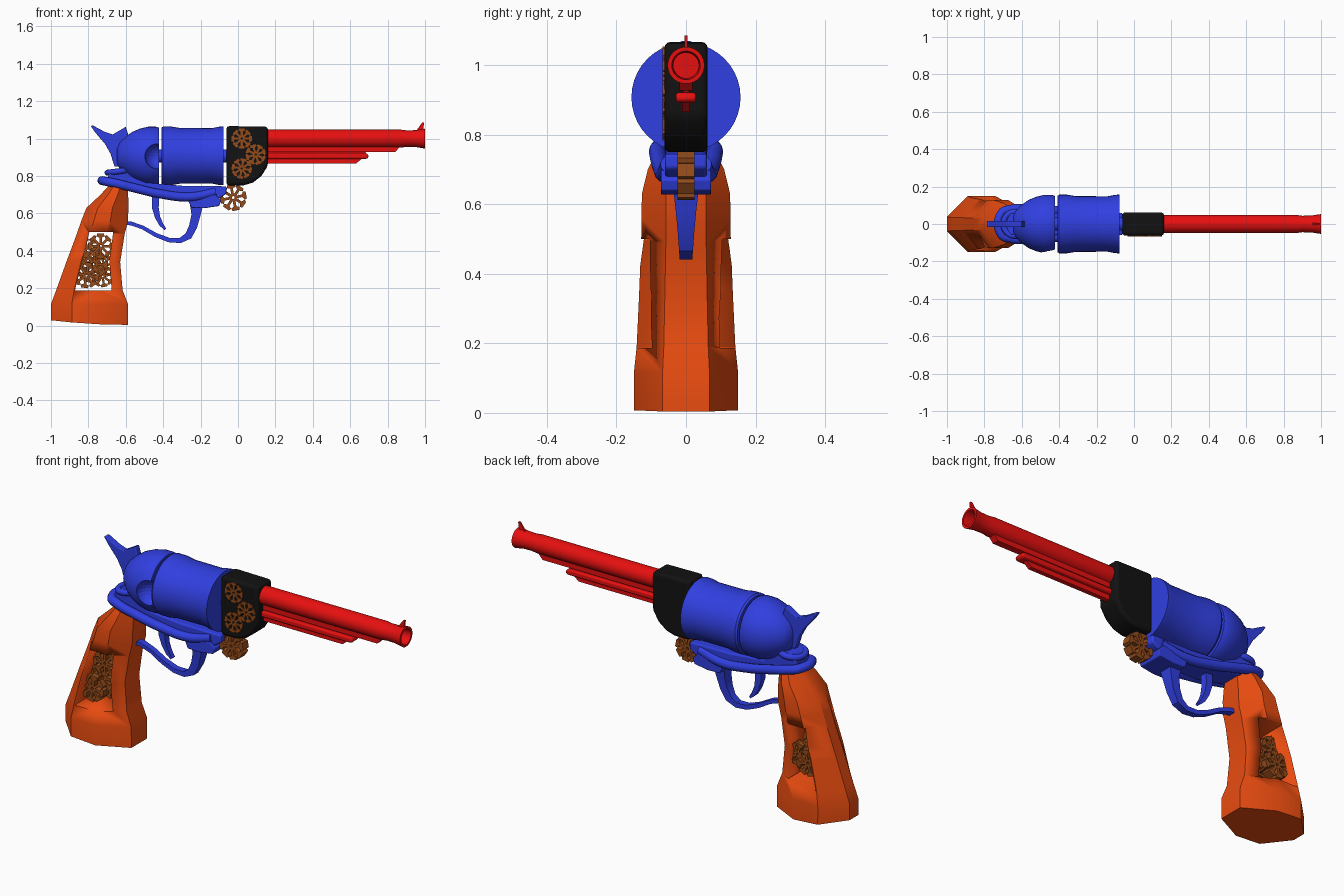
import bpy, bmesh, math
from mathutils import Vector

if "Cube" in bpy.data.objects:
    bpy.data.objects.remove(bpy.data.objects["Cube"])


def material(name, color):
    m = bpy.data.materials.new(name)
    m.diffuse_color = (*color, 1)
    m.use_nodes = True
    m.node_tree.nodes["Principled BSDF"].inputs["Base Color"].default_value = m.diffuse_color
    return m


BLUE = material("blue", (0.03, 0.05, 0.75))
RED = material("red", (0.8, 0.005, 0.005))
ORANGE = material("orange", (0.8, 0.07, 0.005))
BLACK = material("black", (0.006, 0.006, 0.006))
BROWN = material("brown", (0.3, 0.07, 0.01))


def build(name, verts, faces, mat, smooth=True):
    me = bpy.data.meshes.new(name)
    me.from_pydata(verts, [], faces)
    bm = bmesh.new()
    bm.from_mesh(me)
    bmesh.ops.recalc_face_normals(bm, faces=bm.faces)
    bm.to_mesh(me)
    bm.free()
    ob = bpy.data.objects.new(name, me)
    bpy.context.collection.objects.link(ob)
    me.materials.append(mat)
    bpy.ops.object.select_all(action='DESELECT')
    ob.select_set(True)
    bpy.context.view_layer.objects.active = ob
    if smooth:
        bpy.ops.object.shade_smooth_by_angle(angle=math.radians(32))
    return ob


def loft(name, rings, mat, smooth=True, closed=False):
    """Skin equal-length rings; cap the ends unless closed."""
    n, k = len(rings[0]), len(rings)
    verts = [p for r in rings for p in r]
    faces = [(i * n + j, i * n + (j + 1) % n, (i + 1) % k * n + (j + 1) % n, (i + 1) % k * n + j)
             for i in range(k if closed else k - 1) for j in range(n)]
    if not closed:
        faces += [tuple(range(n)), tuple(range((k - 1) * n, k * n))]
    return build(name, verts, faces, mat, smooth)


def lathe(name, profile, z, mat, n=40):
    """Turn (x, radius) pairs around a line along x at height z."""
    return loft(name, [[(x, r * math.cos(2 * math.pi * j / n), z + r * math.sin(2 * math.pi * j / n))
                        for j in range(n)] for x, r in profile], mat)


def prism(name, pts, half, mat, bevel=0, y=0):
    """Extrude an (x, z) outline across y."""
    ob = loft(name, [[(x, y + s * half, z) for x, z in pts] for s in (-1, 1)], mat)
    if bevel:
        b = ob.modifiers.new("bevel", 'BEVEL')
        b.width, b.segments, b.limit_method = bevel, 3, 'ANGLE'
    return ob


def ribbon(name, pts, mat):
    """Rectangular bar along (x, z, half width in y, half thickness)."""
    rings = []
    for i, (x, z, w, t) in enumerate(pts):
        a, b = pts[max(i - 1, 0)], pts[min(i + 1, len(pts) - 1)]
        d = Vector((b[0] - a[0], b[1] - a[1])).normalized() * t
        rings.append([(x - d.y, -w, z + d.x), (x - d.y, w, z + d.x),
                      (x + d.y, w, z - d.x), (x + d.y, -w, z - d.x)])
    return loft(name, rings, mat)


def tube(name, pts, radius, mat, cyclic=False):
    cu = bpy.data.curves.new(name, 'CURVE')
    cu.dimensions, cu.bevel_depth, cu.bevel_resolution = '3D', radius, 4
    cu.use_fill_caps = True
    sp = cu.splines.new('BEZIER')
    sp.bezier_points.add(len(pts) - 1)
    for bp, p in zip(sp.bezier_points, pts):
        bp.co = p
        bp.handle_left_type = bp.handle_right_type = 'AUTO'
    sp.use_cyclic_u, sp.resolution_u = cyclic, 6
    ob = bpy.data.objects.new(name, cu)
    bpy.context.collection.objects.link(ob)
    cu.materials.append(mat)


def cut(ob, cutter):
    m = ob.modifiers.new("cut", 'BOOLEAN')
    m.operation, m.object, m.solver = 'DIFFERENCE', cutter, 'EXACT'
    bpy.context.view_layer.objects.active = ob
    bpy.ops.object.modifier_apply(modifier=m.name)
    bpy.data.objects.remove(cutter)


PETAL = [(.1, -.1), (.68, -.1), (.78, -.32), (.98, -.26), (.98, .26), (.78, .32), (.68, .1), (.1, .1)]


def rosette(name, x, y, z, r, half, turn=0.0, n=8):
    """Wheel of flared petals facing y."""
    verts, faces = [], []
    for i in range(n):
        a = turn + 2 * math.pi * i / n
        b, m = len(verts), len(PETAL)
        for s in (-1, 1):
            verts += [(x + r * (u * math.cos(a) - v * math.sin(a)), y + s * half,
                       z + r * (u * math.sin(a) + v * math.cos(a))) for u, v in PETAL]
        faces += [tuple(range(b, b + m)), tuple(range(b + m, b + 2 * m))]
        faces += [(b + j, b + (j + 1) % m, b + m + (j + 1) % m, b + m + j) for j in range(m)]
    return build(name, verts, faces, BROWN, False)


# Barrel with open muzzle, sight and ejector rods
lathe("barrel", [(.14, .048), (.87, .048), (.9, .044), (.95, .045), (.98, .05), (1, .053),
                 (1, .041), (.95, .037), (.6, .036)], 1.0, RED)
prism("front_sight", [(.955, 1.045), (.985, 1.086), (.995, 1.086), (.99, 1.045)], .005, RED)
prism("upper_rod", [(.14, .928), (.84, .928), (.865, .955), (.14, .958)], .018, RED)
prism("middle_rod", [(.14, .892), (.69, .892), (.7, .905), (.69, .922), (.14, .922)], .029, RED, .009)
prism("lower_rod", [(.14, .866), (.63, .866), (.67, .898), (.14, .898)], .012, RED)
prism("rod_web", [(.14, .88), (.66, .89), (.69, .935), (.14, .935)], .008, RED)

# Front block with rosettes on its front side
prism("front_block", [(-.062, .75), (.03, .75), (.08, .765), (.125, .8), (.16, .855),
                      (.16, 1.064), (-.062, 1.067)], .062, BLACK, .016)
for i, (x, z) in enumerate([(.02, 1.0), (.095, .915), (.02, .84)]):
    rosette(f"block_rosette_{i}", x, -.062, z, .055, .006, .3 * i)
rosette("hanging_rosette", -.025, 0, .685, .072, .024, .2)

# Drum and rear dome
lathe("drum", [(-.41, .15), (-.4, .157), (-.36, .157), (-.31, .149), (-.14, .148), (-.1, .156),
               (-.077, .157)], .908, BLUE)
lathe("axle_pin", [(-.5, .035), (-.05, .035)], .908, BLUE, 16)
dome = lathe("rear_dome", [(-.648, .01), (-.646, .045), (-.63, .075), (-.6, .103), (-.565, .128),
                           (-.525, .145), (-.48, .156), (-.44, .156), (-.422, .15)], .908, BLUE)
bpy.ops.mesh.primitive_uv_sphere_add(radius=.068, location=(-.43, -.15, .905), segments=24, ring_count=12)
cut(dome, bpy.context.object)

# Hammer
prism("hammer", [(-.787, 1.068), (-.775, 1.07), (-.71, 1.035), (-.67, 1.022), (-.6, 1.063), (-.58, 1.0),
                 (-.6, .85), (-.66, .85), (-.682, .92), (-.71, .97), (-.765, 1.035)], .017, BLUE, .004)

# Frame, rails and lower block
prism("frame", [(-.7, .77), (-.69, .82), (-.655, .84), (-.58, .84), (-.5, .765), (-.3, .748), (-.062, .745),
                (-.062, .705), (-.1, .68), (-.25, .67), (-.45, .69), (-.65, .735)], .06, BLUE, .008)
prism("lower_block", [(-.275, .69), (-.25, .63), (-.18, .628), (-.1, .64), (-.09, .67), (-.12, .70)],
      .072, BLUE, .004)
side = [(-.12, .05, .715), (-.25, .062, .688), (-.42, .072, .705), (-.55, .08, .735), (-.66, .078, .762), (-.71, .055, .772)]
rail = side + [(x, -y, z) for x, y, z in reversed(side)]
tube("frame_rail", rail, .024, BLUE)
tube("rear_loop", [(-.68, .045, .82), (-.6, .05, .83), (-.6, -.05, .83), (-.68, -.045, .82)], .016, BLUE, True)

# Trigger and guard
ribbon("trigger", [(-.44, .7, .02, .02), (-.442, .63, .018, .018), (-.43, .58, .016, .014),
                   (-.41, .54, .014, .011), (-.388, .515, .012, .006)], BLUE)
ribbon("trigger_guard", [(-.222, .64, .036, .034), (-.225, .59, .03, .024), (-.24, .53, .024, .022),
                         (-.265, .48, .02, .02), (-.31, .455, .018, .014), (-.37, .458, .017, .012),
                         (-.44, .485, .016, .011), (-.51, .525, .016, .01), (-.57, .546, .018, .01),
                         (-.63, .55, .02, .01)], BLUE)

# Faceted grip: (height, back x, front x, half width)
half = [(0, .25), (.27, 1), (.62, 1), (1, .45)]
section = half + [(t, -w) for t, w in reversed(half)]
rings = []
for i, (z, x0, x1, w) in enumerate([(.004, -1, -.587, .15), (.115, -1, -.588, .15), (.19, -.972, -.617, .142),
                                    (.34, -.918, -.63, .135), (.49, -.862, -.606, .129), (.56, -.838, -.588, .128),
                                    (.63, -.81, -.586, .127), (.7, -.735, -.587, .11), (.75, -.69, -.59, .085)]):
    rings.append([(x0 + (x1 - x0) * t, w * v, z + (.025 * (1 - t) ** 2 if i == 0 else 0))
                  for t, v in section])
grip = loft("grip", rings, ORANGE)
cut(grip, prism("window_cutter", [(-.872, .187), (-.675, .187), (-.688, .35), (-.667, .5), (-.795, .5)], .3, ORANGE))

# Rosettes filling the grip window
for i, (x, y, z, r) in enumerate([(-.735, -.06, .425, .068), (-.8, .03, .4, .07), (-.77, -.03, .33, .075),
                                  (-.715, .05, .32, .06), (-.81, -.06, .27, .07), (-.725, 0, .265, .06),
                                  (-.79, .07, .3, .07)]):
    rosette(f"grip_rosette_{i}", x, y, z, r, .024, .35 * i)
